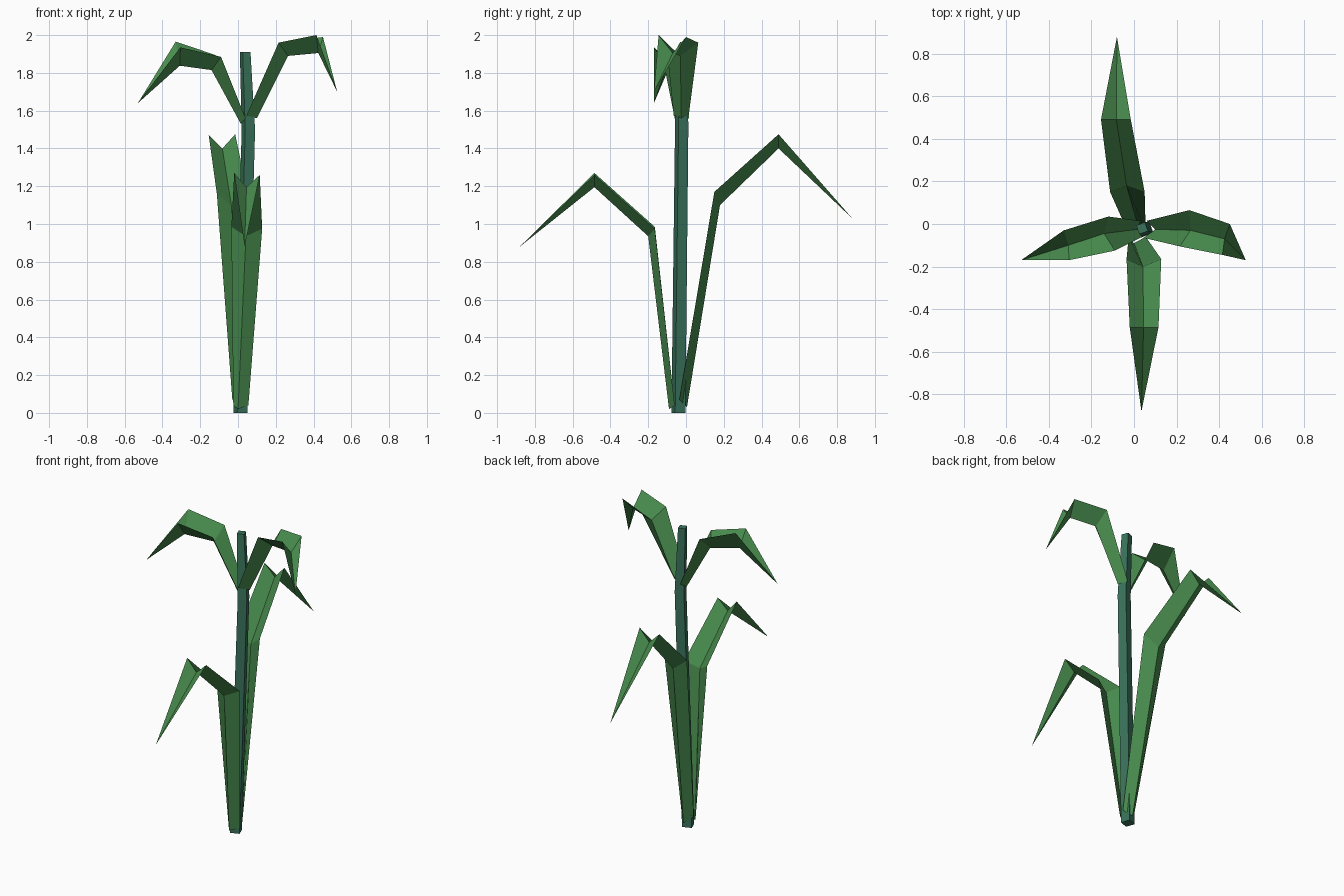
import bpy, math


def material(name, rgb):
    m = bpy.data.materials.new(name)
    m.diffuse_color = (*rgb, 1)
    return m


leaf_green = material("leaf green", (0.065, 0.262, 0.076))
stalk_green = material("stalk green", (0.042, 0.17, 0.105))


def mesh_object(name, verts, faces, mat):
    me = bpy.data.meshes.new(name)
    me.from_pydata(verts, [], faces)
    me.materials.append(mat)
    me.update()
    ob = bpy.data.objects.new(name, me)
    bpy.context.collection.objects.link(ob)
    return ob


def leaf(name, rows, tip):
    """Folded blade: each row is edge, keel, edge; ends in a point."""
    verts = [p for row in rows for p in row] + [tip]
    faces = []
    for i in range(len(rows) - 1):
        for j in range(2):
            a = 3 * i + j
            faces.append((a, a + 1, a + 4, a + 3))
    a, t = 3 * (len(rows) - 1), len(verts) - 1
    faces += [(a, a + 1, t), (a + 1, a + 2, t)]
    mesh_object(name, verts, faces, leaf_green)


# Stalk: slightly bent four-sided tube (x, y, z, radius)
rings = [(0.013, -0.04, 0, 0.041), (0.055, -0.023, 1.5, 0.039), (0.038, -0.02, 1.91, 0.031)]
verts = [(x + r * math.cos(math.radians(65 + 90 * k)), y + r * math.sin(math.radians(65 + 90 * k)), z)
         for x, y, z, r in rings for k in range(4)]
faces = [(4 * i + k, 4 * i + (k + 1) % 4, 4 * i + 4 + (k + 1) % 4, 4 * i + 4 + k)
         for i in range(2) for k in range(4)] + [(3, 2, 1, 0), (8, 9, 10, 11)]
mesh_object("stalk", verts, faces, stalk_green)

# Lower leaves
leaf("lower_back_leaf", [
    [(0.055, -0.035, 0.07), (0.015, 0.005, 0.03), (-0.03, -0.035, 0.07)],
    [(0.05, 0.15, 1.17), (-0.035, 0.18, 1.10), (-0.112, 0.15, 1.16)],
    [(-0.015, 0.49, 1.475), (-0.083, 0.49, 1.40), (-0.155, 0.49, 1.47)]],
    (-0.08, 0.88, 1.03))
leaf("lower_front_leaf", [
    [(-0.025, -0.06, 0.04), (0.0, -0.09, 0.02), (0.055, -0.06, 0.04)],
    [(-0.035, -0.165, 0.985), (0.042, -0.2, 0.935), (0.128, -0.165, 0.975)],
    [(-0.02, -0.485, 1.27), (0.045, -0.485, 1.195), (0.115, -0.485, 1.26)]],
    (0.035, -0.88, 0.88))

# Upper leaves
leaf("upper_right_leaf", [
    [(0.045, -0.065, 1.575), (0.1, -0.025, 1.56), (0.06, 0.015, 1.58)],
    [(0.215, -0.105, 1.96), (0.265, -0.03, 1.89), (0.26, 0.065, 1.96)],
    [(0.415, -0.145, 2.0), (0.425, -0.07, 1.905), (0.45, 0.0, 1.99)]],
    (0.525, -0.17, 1.70))
leaf("upper_left_leaf", [
    [(0.03, 0.015, 1.56), (0.015, -0.025, 1.53), (0.04, -0.06, 1.56)],
    [(-0.12, 0.035, 1.895), (-0.14, -0.045, 1.815), (-0.09, -0.125, 1.885)],
    [(-0.33, -0.03, 1.965), (-0.308, -0.1, 1.838), (-0.305, -0.17, 1.935)]],
    (-0.53, -0.17, 1.64))
